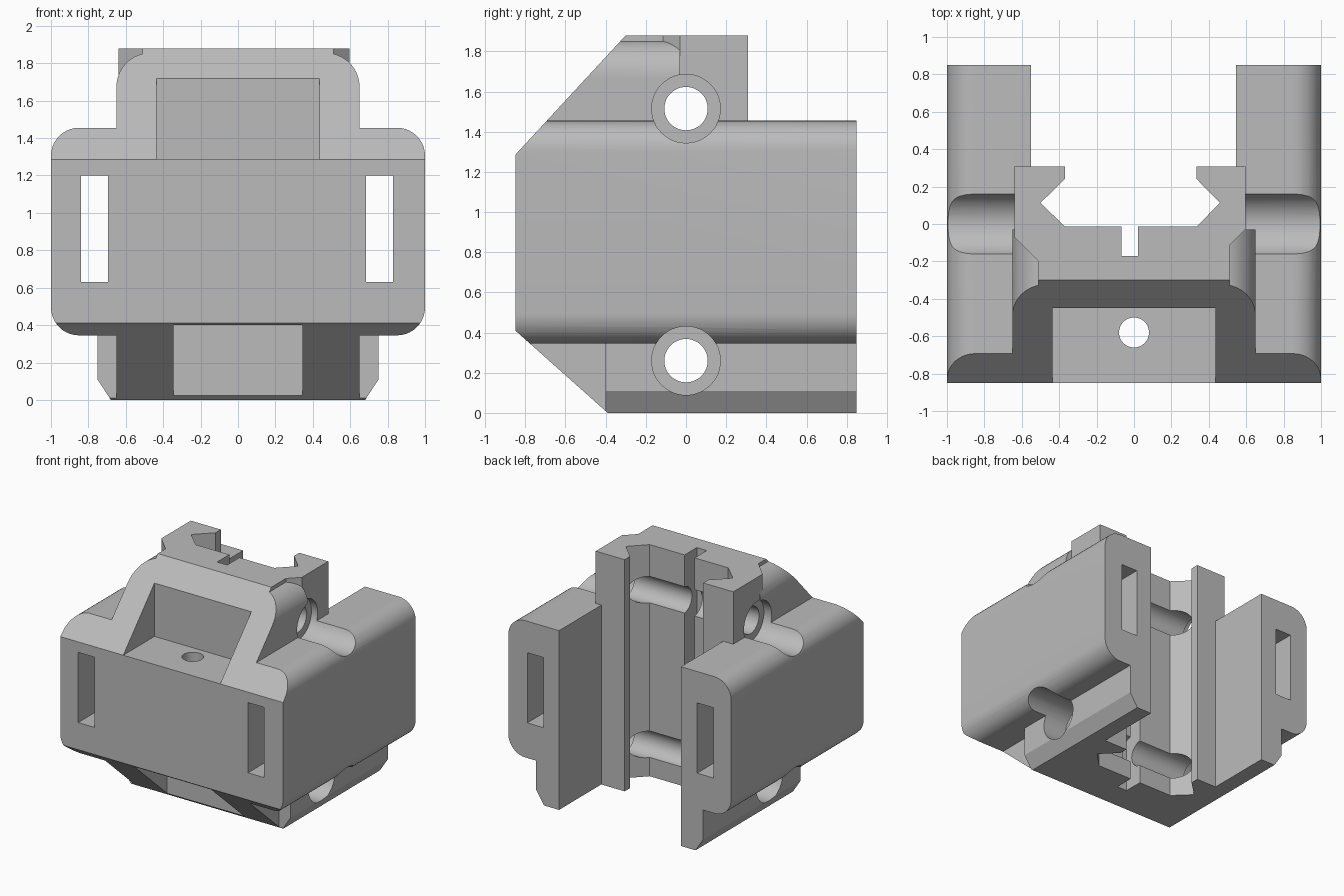
import bpy, bmesh, math
from mathutils import Vector

if "Cube" in bpy.data.objects:
    bpy.data.objects.remove(bpy.data.objects["Cube"])

grey = bpy.data.materials.new("plain grey")
grey.use_nodes = True
grey.diffuse_color = (0.5, 0.5, 0.5, 1)
grey.node_tree.nodes["Principled BSDF"].inputs["Base Color"].default_value = (0.5, 0.5, 0.5, 1)


def prism(name, points, axis, start, end):
    """Extrude a 2D outline along an axis; the two outline axes keep x, y, z order."""
    bm = bmesh.new()
    verts = []
    for a, b in points:
        co = [a, b]
        co.insert("xyz".index(axis), start)
        verts.append(bm.verts.new(co))
    face = bm.faces.new(verts)
    move = Vector([(end - start) * (axis == k) for k in "xyz"])
    out = bmesh.ops.extrude_face_region(bm, geom=[face])
    bmesh.ops.translate(bm, vec=move, verts=[v for v in out["geom"] if isinstance(v, bmesh.types.BMVert)])
    bmesh.ops.recalc_face_normals(bm, faces=bm.faces)
    mesh = bpy.data.meshes.new(name)
    bm.to_mesh(mesh)
    bm.free()
    obj = bpy.data.objects.new(name, mesh)
    bpy.context.collection.objects.link(obj)
    mesh.materials.append(grey)
    return obj


def box(name, x, y, z):
    return prism(name, rect(*x, *y), "z", *z)


def rect(a0, a1, b0, b1):
    return [(a0, b0), (a1, b0), (a1, b1), (a0, b1)]


def circle(a, b, r, n=48):
    return [(a + r * math.cos(math.tau * i / n), b + r * math.sin(math.tau * i / n)) for i in range(n)]


def arc(a, b, r, first, steps=10):
    return [(a + r * math.cos(t), b + r * math.sin(t))
            for t in (math.radians(first + 90 * i / steps) for i in range(steps + 1))]


def mirrored(half):
    return half + [(-a, b) for a, b in reversed(half)]


def combine(target, other, operation):
    mod = target.modifiers.new(other.name, "BOOLEAN")
    mod.object, mod.operation, mod.solver = other, operation, "EXACT"
    other.hide_render = True
    bpy.context.view_layer.objects.active = target
    bpy.ops.object.modifier_apply(modifier=mod.name)
    bpy.data.objects.remove(other)


# Wide body with rounded long edges
r = 0.15
body = prism("mount_body", mirrored(arc(1 - r, 0.345 + r, r, -90) + arc(1 - r, 1.455 - r, r, 0)),
             "y", -0.85, 0.85)

# Upper hump, narrow front foot, chamfered rear foot and rail block
solids = [
    prism("upper_hump", mirrored([(0.65, 1.2), (0.65, 1.67)] + arc(0.47, 1.675, 0.18, 0)), "y", -0.85, -0.03),
    box("front_foot", (-0.65, 0.65), (-0.85, -0.3), (0, 0.6)),
    prism("rear_foot", mirrored([(0.68, 0), (0.75, 0.108), (0.75, 0.6)]), "y", -0.4, 0.85),
    prism("rail_block", [(-0.64, 0.308), (-0.64, -0.07), (-0.51, -0.2), (-0.51, -0.6), (0.51, -0.6),
                         (0.51, -0.115), (0.595, -0.03), (0.595, 0.308)], "z", 0, 1.88),
]
for solid in solids:
    combine(body, solid, "UNION")

# Sloped front, gap between the rear arms, dovetail channel and pockets
cutters = [
    prism("top_slope", [(-0.85, 1.285), (-0.3, 1.88), (-0.3, 2.2), (-1.2, 2.2), (-1.2, 0.906)], "x", -1.2, 1.2),
    prism("bottom_slope", [(-0.85, 0.41), (-0.39, 0), (-0.39, -0.3), (-1.2, -0.3), (-1.2, 0.722)], "x", -1.2, 1.2),
    box("arm_gap", (-0.55, 0.545), (0.308, 1.2), (-0.2, 2.2)),
    prism("dovetail", [(-0.37, 0.5), (-0.37, 0.24), (-0.5, 0.113), (-0.37, -0.013), (-0.068, -0.013),
                       (-0.068, -0.17), (0.022, -0.17), (0.022, -0.013), (0.335, -0.013), (0.46, 0.113),
                       (0.335, 0.24), (0.335, 0.5)], "z", -0.2, 2.2),
    box("upper_pocket", (-0.435, 0.435), (-1.2, -0.45), (1.285, 1.9)),
    box("lower_pocket", (-0.345, 0.345), (-1.2, -0.415), (-0.2, 0.4)),
    prism("screw_hole", circle(0, -0.58, 0.08), "z", -0.2, 2.2),
    box("left_strap_slot", (0.685, 0.83), (-1.2, 1.2), (0.63, 1.2)),
    box("right_strap_slot", (-0.84, -0.695), (-1.2, 1.2), (0.63, 1.2)),
]
# Cross bolts with wide recesses on both sides
for z in (0.26, 1.515):
    cutters += [
        prism("bolt_hole", circle(0, z, 0.108), "x", -1.2, 1.2),
        prism("left_recess", circle(0, z, 0.171), "x", 0.54, 1.2),
        prism("right_recess", circle(0, z, 0.171), "x", -1.2, -0.58),
    ]
for cutter in cutters:
    combine(body, cutter, "DIFFERENCE")

# Smooth the rounded faces, keep the edges crisp
bpy.ops.object.select_all(action="DESELECT")
body.select_set(True)
bpy.context.view_layer.objects.active = body
bpy.ops.object.shade_smooth_by_angle(angle=math.radians(25))
